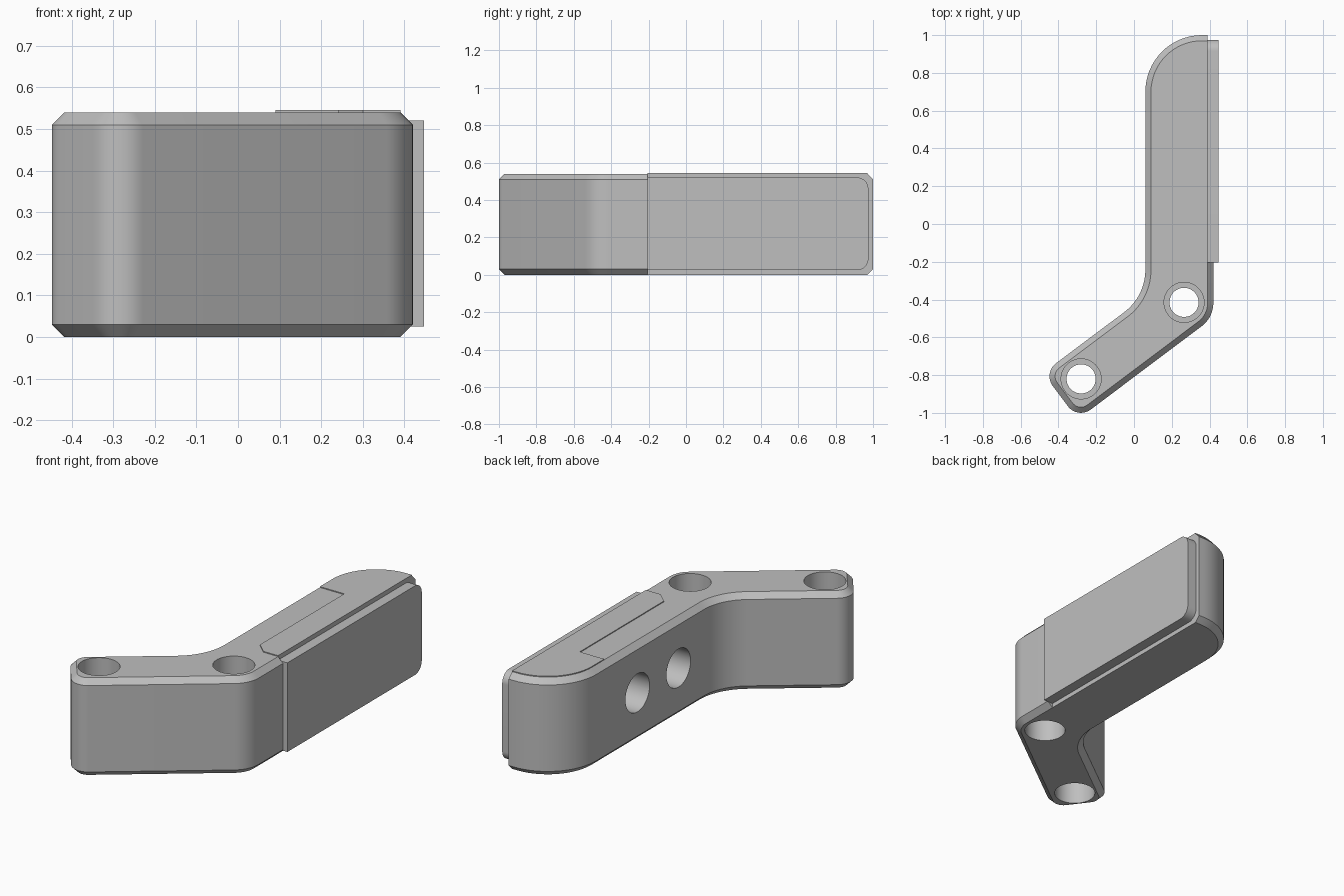
import bpy, bmesh, math
from mathutils import Vector, Matrix

cube = bpy.data.objects.get("Cube")
if cube:
    bpy.data.objects.remove(cube)

GREY = (0.52, 0.52, 0.52, 1)
mat = bpy.data.materials.new("plain grey")
mat.use_nodes = True
mat.diffuse_color = GREY
mat.node_tree.nodes["Principled BSDF"].inputs["Base Color"].default_value = GREY


def outline(corners, inset=0.0, steps=16):
    """Round the corners (x, y, radius) of a counter-clockwise polygon, optionally inset."""
    pts = [Vector(c[:2]) for c in corners]
    n, out = len(pts), []
    for i, corner in enumerate(corners):
        p, radius = pts[i], corner[2]
        a = (p - pts[i - 1]).normalized()
        b = (pts[(i + 1) % n] - p).normalized()
        na, nb = Vector((-a.y, a.x)), Vector((-b.y, b.x))
        bisector = (na + nb) / (1 + na.dot(nb))
        p = p + bisector * inset
        if radius == 0:
            out.append(p)
            continue
        convex = 1 if a.cross(b) > 0 else -1
        r = radius - convex * inset
        centre = p + bisector * r * convex
        start = -na * convex
        turn = a.angle_signed(b) * -1
        for k in range(steps + 1):
            out.append(centre + Matrix.Rotation(turn * k / steps, 2) @ start * r)
    return out


def loft(name, rings):
    """Skin a stack of equal rings of 3D points and close both ends."""
    bm = bmesh.new()
    loops = [[bm.verts.new(p) for p in ring] for ring in rings]
    for low, high in zip(loops, loops[1:]):
        for i in range(len(low)):
            j = (i + 1) % len(low)
            bm.faces.new((low[i], low[j], high[j], high[i]))
    bm.faces.new(loops[0][::-1])
    bm.faces.new(loops[-1])
    bmesh.ops.recalc_face_normals(bm, faces=bm.faces)
    mesh = bpy.data.meshes.new(name)
    bm.to_mesh(mesh)
    bm.free()
    mesh.materials.append(mat)
    obj = bpy.data.objects.new(name, mesh)
    bpy.context.collection.objects.link(obj)
    return obj


def cut(target, cutter):
    cutter.hide_render = True
    bpy.context.view_layer.objects.active = target
    mod = target.modifiers.new("cut", 'BOOLEAN')
    mod.operation = 'DIFFERENCE'
    mod.solver = 'EXACT'
    mod.object = cutter
    bpy.ops.object.modifier_apply(modifier=mod.name)
    bpy.data.objects.remove(cutter)


def bore(target, radius, start, end):
    """Cut a round hole between two points."""
    start, end = Vector(start), Vector(end)
    axis = end - start
    bpy.ops.mesh.primitive_cylinder_add(
        vertices=64, radius=radius, depth=axis.length, location=(start + end) / 2,
        rotation=axis.to_track_quat('Z', 'Y').to_euler())
    cutter = bpy.context.object
    cutter.data.materials.append(mat)
    cut(target, cutter)


def smooth(obj):
    bpy.ops.object.select_all(action='DESELECT')
    obj.select_set(True)
    bpy.context.view_layer.objects.active = obj
    bpy.ops.object.shade_smooth_by_angle(angle=math.radians(25))


HEIGHT, CHAMFER = 0.54, 0.03
WALL, STEP = 0.39, -0.205

# Bent arm with chamfered top and bottom rims
arm = [(0.42, -0.495, 0.155), (0.42, 1.0, 0), (0.06, 1.0, 0.3),
       (0.06, -0.383, 0.28), (-0.482, -0.789, 0.086), (-0.298, -1.034, 0.086)]
levels = [(0, CHAMFER), (CHAMFER, 0), (HEIGHT - CHAMFER, 0), (HEIGHT, CHAMFER)]
body = loft("bent_arm", [[(p.x, p.y, z) for p in outline(arm, inset)]
                         for z, inset in levels])

# Recessed side wall that carries the pad
wall_cut = [(WALL, STEP), (0.6, STEP), (0.6, 1.2), (WALL, 1.2)]
cut(body, loft("wall_cutter", [[(x, y, z) for x, y in wall_cut] for z in (-0.1, 0.7)]))

# Vertical bolt holes, counterbored at both ends
for x, y in ((0.265, -0.415), (-0.28, -0.82)):
    bore(body, 0.077, (x, y, -0.1), (x, y, 0.7))
    bore(body, 0.106, (x, y, HEIGHT - 0.15), (x, y, 0.7))
    bore(body, 0.106, (x, y, -0.1), (x, y, 0.15))

# Counterbored holes through the side
for y in (-0.02, 0.34):
    bore(body, 0.077, (0, y, HEIGHT / 2), (0.385, y, HEIGHT / 2))
    bore(body, 0.106, (0, y, HEIGHT / 2), (0.27, y, HEIGHT / 2))
smooth(body)

# Thin raised plate on the top
plate = [(0.30, STEP, 0), (WALL, STEP, 0), (WALL, 0.97, 0), (0.09, 0.97, 0.27),
         (0.09, 0.59, 0), (0.24, 0.59, 0), (0.24, -0.15, 0)]
smooth(loft("top_plate", [[(p.x, p.y, z) for p in outline(plate)]
                          for z in (HEIGHT - 0.003, HEIGHT + 0.005)]))

# Side pad with its far corners rounded
pad = [(STEP, 0.025, 0), (0.975, 0.025, 0.06), (0.975, 0.52, 0.06), (STEP, 0.52, 0)]
smooth(loft("side_pad", [[(x, p.x, p.y) for p in outline(pad)]
                         for x in (WALL - 0.005, 0.447)]))
